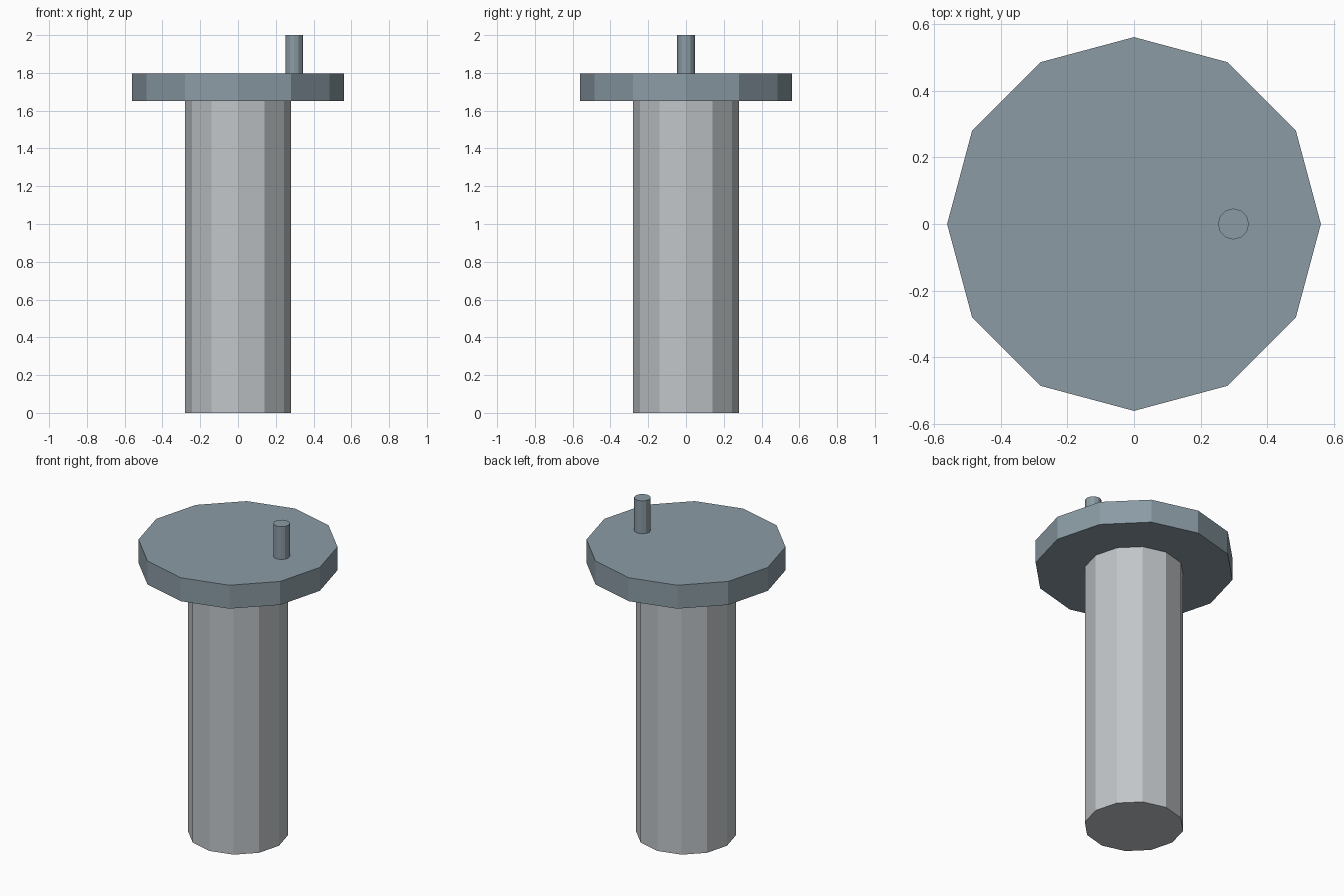
import bpy, math

if "Cube" in bpy.data.objects:
    bpy.data.objects.remove(bpy.data.objects["Cube"])

def material(name, rgb):
    m = bpy.data.materials.new(name)
    m.diffuse_color = (*rgb, 1.0)
    m.use_nodes = True
    m.node_tree.nodes["Principled BSDF"].inputs["Base Color"].default_value = m.diffuse_color
    return m

light_grey = material("light grey", (0.53, 0.56, 0.575))
blue_grey = material("blue grey", (0.26, 0.33, 0.375))

def prism(name, radius, z0, z1, mat, sides=12, x=0.0):
    # upright prism with a corner on the +x axis
    bpy.ops.mesh.primitive_cylinder_add(vertices=sides, radius=radius, depth=z1 - z0,
                                        location=(x, 0, (z0 + z1) / 2))
    ob = bpy.context.object
    ob.name = name
    ob.data.materials.append(mat)
    return ob

# Column, flat disc on top, and off-centre upright peg
prism("column", 0.28, 0.0, 1.652, light_grey)
prism("disc", 0.56, 1.652, 1.797, blue_grey)
prism("peg", 0.0465, 1.797, 2.0, blue_grey, x=0.298)
